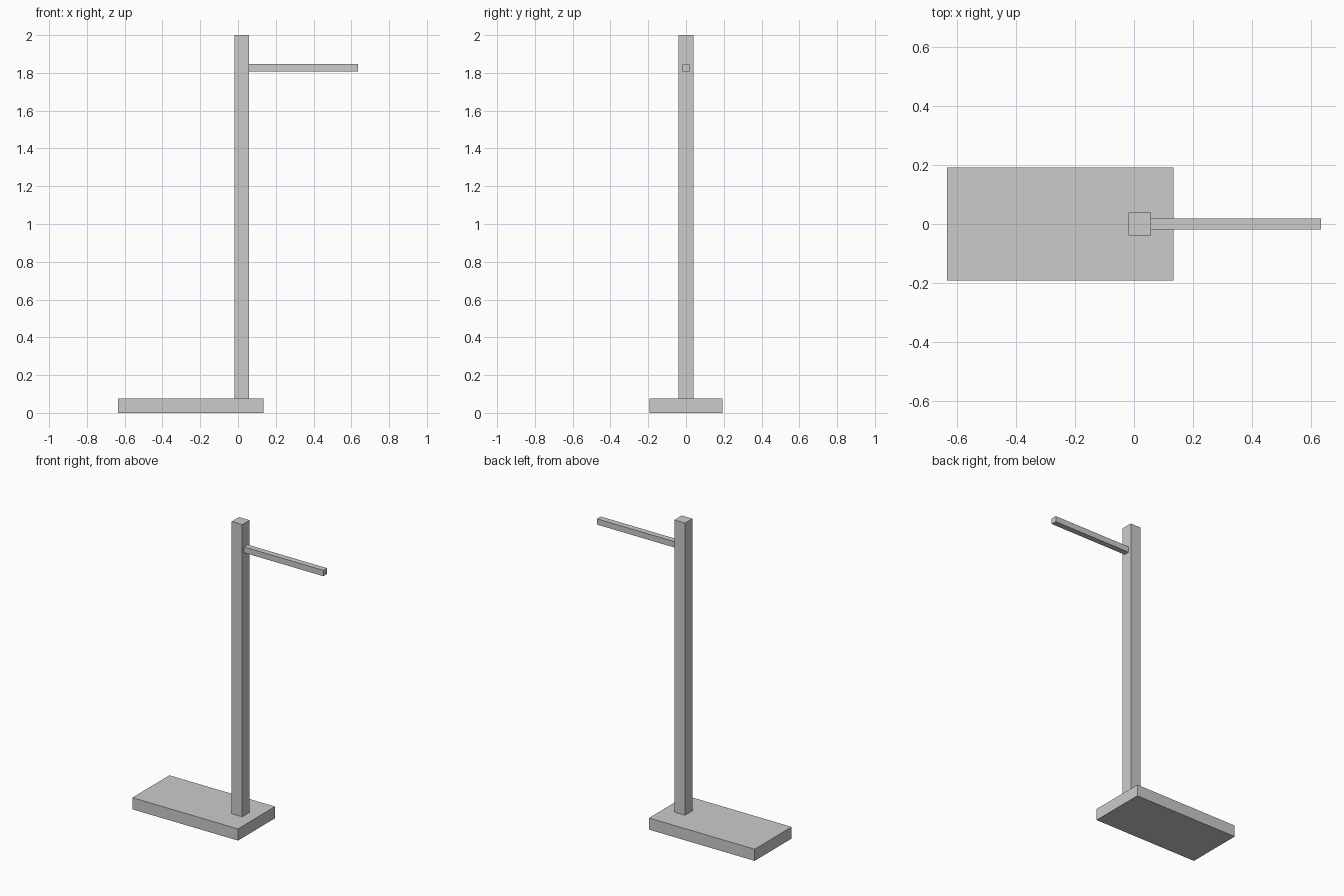
import bpy

if "Cube" in bpy.data.objects:
    bpy.data.objects.remove(bpy.data.objects["Cube"])

U = 2 / 26  # thickness of the post and base


def box(name, lo, hi):
    """Axis-aligned box between two corners, given in units of U."""
    size = [(b - a) * U for a, b in zip(lo, hi)]
    mid = [(a + b) / 2 * U for a, b in zip(lo, hi)]
    bpy.ops.mesh.primitive_cube_add(size=1, location=mid)
    ob = bpy.context.object
    ob.name = ob.data.name = name
    ob.scale = size
    bpy.ops.object.transform_apply(location=False, rotation=False, scale=True)
    return ob


# Flat foot slab, offset to the left as counterweight
box("base", (-8.25, -2.5, 0), (1.75, 2.5, 1))
# Tall square upright
box("post", (-0.25, -0.5, 1), (0.75, 0.5, 26))
# Thin arm reaching right near the top
box("arm", (0.75, -0.25, 23.5), (8.25, 0.25, 24))
